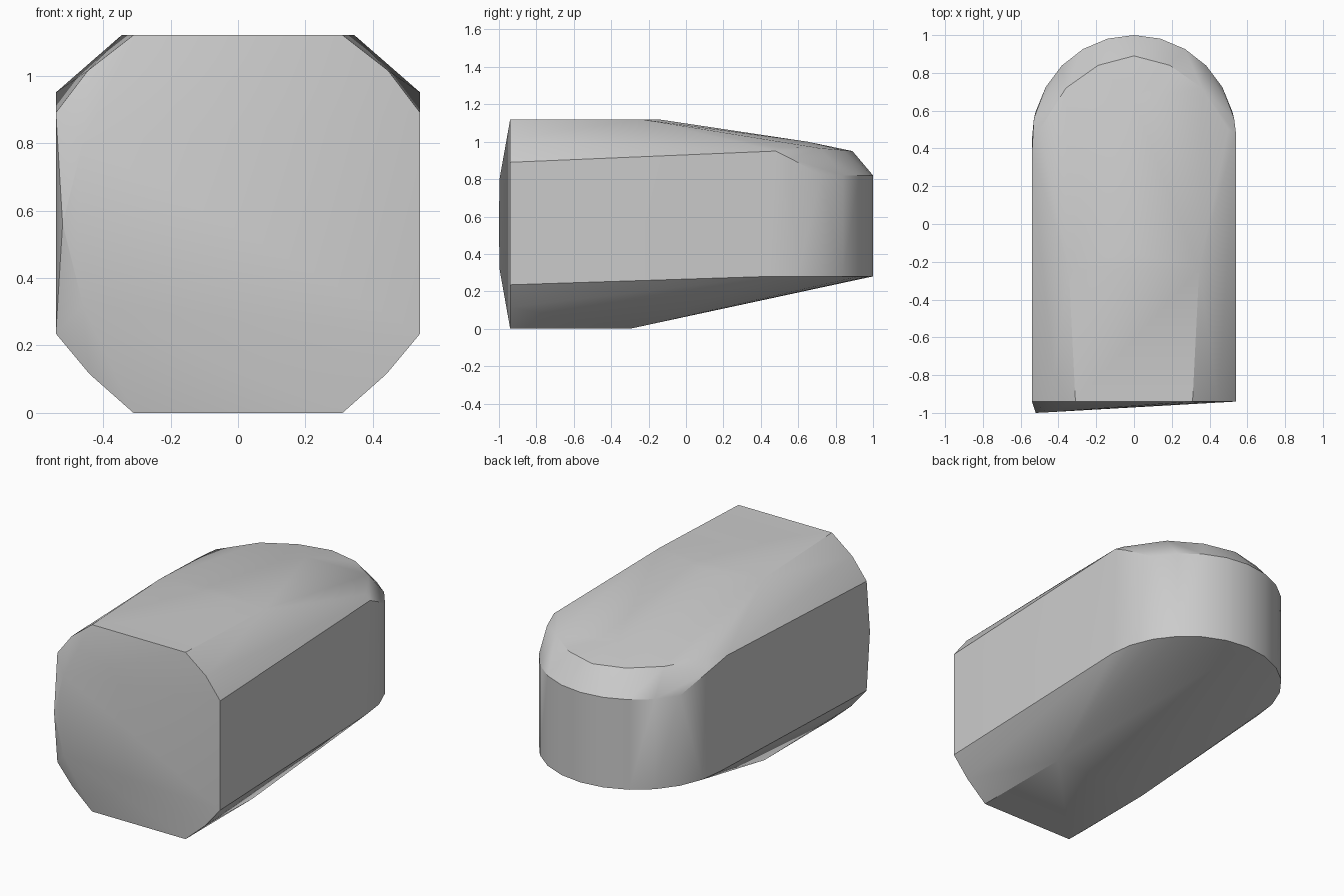
import bpy, bmesh, math

cube = bpy.data.objects.get("Cube")
if cube:
    bpy.data.objects.remove(cube, do_unlink=True)

grey = bpy.data.materials.new("plain grey")
grey.use_nodes = True
colour = (0.6, 0.6, 0.6, 1)
grey.diffuse_color = colour
grey.node_tree.nodes["Principled BSDF"].inputs["Base Color"].default_value = colour

HALF = 0.54
FRONT = -0.94
points = []


def pair(x, y, z):
    """Add a point on both sides of the body."""
    points.extend([(x, y, z), (-x, y, z)])


# front outline, an octagon with softened corners
for x, z in [(0.31, 0), (0.44, 0.115), (HALF, 0.235),
             (HALF, 0.89), (0.445, 1.015), (0.31, 1.12)]:
    pair(x, FRONT, z)

# slight bulge on one edge of the front
points += [(-0.52, -1, 0.56), (-0.46, -0.997, 0.8), (-0.46, -0.997, 0.32)]

# rear ends of the flat bottom and flat top
pair(0.31, -0.3, 0)
pair(0.345, -0.24, 1.12)
points.append((0, -0.15, 1.12))

# rounded back wall, upright between two level rims
for i in range(13):
    a = math.pi * i / 12
    x, y = HALF * math.cos(a), 0.45 + 0.55 * math.sin(a)
    points.append((x, y, 0.28))
    if y > 0.65:
        points.append((x, y, 0.82))

# shoulders and the sloping top
points += [(HALF, 0.48, 0.95), (-HALF, 0.38, 0.95)]
pair(0.53, 0.56, 0.91)
pair(0.5, 0.5, 0.97)
pair(0.36, 0.72, 0.965)
pair(0.19, 0.84, 0.955)
points += [(0, 0.89, 0.95), (0, 0.65, 1.0)]

# wrap the points in one closed convex body
bm = bmesh.new()
for p in points:
    bm.verts.new(p)
hull = bmesh.ops.convex_hull(bm, input=bm.verts)
loose = {g for g in hull["geom_interior"] + hull["geom_unused"]
         if isinstance(g, bmesh.types.BMVert)}
bmesh.ops.delete(bm, geom=list(loose), context="VERTS")
bmesh.ops.dissolve_limit(bm, angle_limit=math.radians(1),
                         verts=bm.verts, edges=bm.edges)
bmesh.ops.recalc_face_normals(bm, faces=bm.faces)
mesh = bpy.data.meshes.new("body")
bm.to_mesh(mesh)
bm.free()

body = bpy.data.objects.new("body", mesh)
body.data.materials.append(grey)
bpy.context.collection.objects.link(body)
bpy.ops.object.select_all(action="DESELECT")
body.select_set(True)
bpy.context.view_layer.objects.active = body
bpy.ops.object.shade_smooth_by_angle(angle=math.radians(30))
